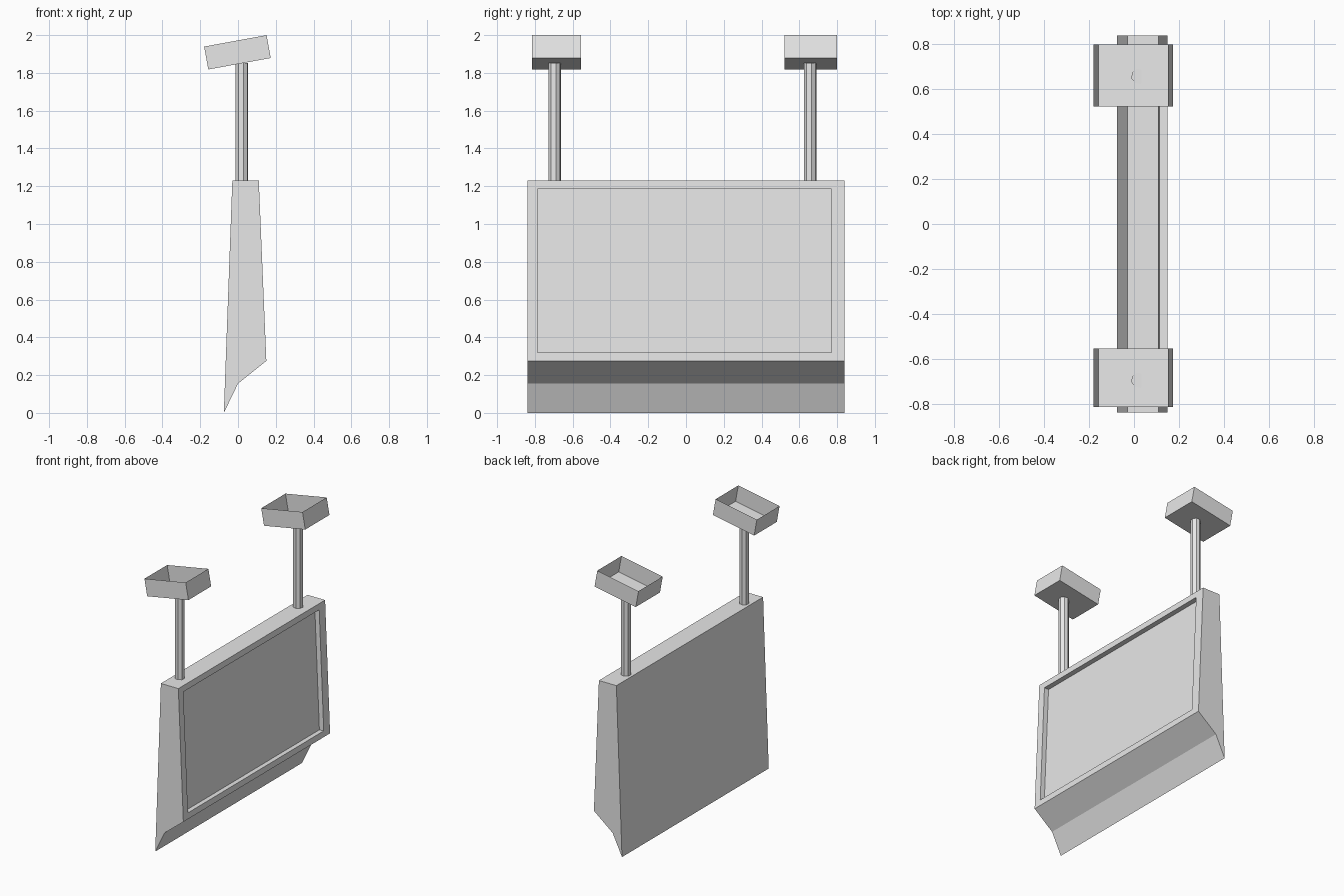
import bpy, bmesh, math
from mathutils import Matrix, Vector

cube = bpy.data.objects.get("Cube")
if cube:
    bpy.data.objects.remove(cube, do_unlink=True)

grey = bpy.data.materials.new("plain_grey")
grey.diffuse_color = (0.8, 0.8, 0.8, 1)
grey.use_nodes = True
grey.node_tree.nodes["Principled BSDF"].inputs["Base Color"].default_value = (0.8, 0.8, 0.8, 1)


def finish(bm, name):
    mesh = bpy.data.meshes.new(name)
    bm.to_mesh(mesh)
    bm.free()
    mesh.materials.append(grey)
    obj = bpy.data.objects.new(name, mesh)
    bpy.context.collection.objects.link(obj)
    return obj


# Wedge-shaped board: side profile extruded along y
def board():
    half = 0.84
    profile = [(-0.03, 1.23), (0.11, 1.23), (0.15, 0.275), (0.0, 0.155), (-0.075, 0.0)]
    bm = bmesh.new()
    side = bm.faces.new([bm.verts.new((x, -half, z)) for x, z in profile])
    ext = bmesh.ops.extrude_face_region(bm, geom=[side])
    moved = [g for g in ext["geom"] if isinstance(g, bmesh.types.BMVert)]
    bmesh.ops.translate(bm, verts=moved, vec=(0, 2 * half, 0))
    bmesh.ops.recalc_face_normals(bm, faces=bm.faces[:])

    # Recessed display panel in the large sloping face
    panel = max(bm.faces, key=lambda f: f.normal.x)
    normal = panel.normal.copy()
    bmesh.ops.inset_individual(bm, faces=[panel], thickness=0.062)
    for v in panel.verts:
        v.co.y = 0.77 if v.co.y > 0 else -0.785
    inner = bmesh.ops.extrude_discrete_faces(bm, faces=[panel])["faces"][0]
    bmesh.ops.translate(bm, verts=inner.verts[:], vec=normal * -0.035)
    finish(bm, "display_board")


# Slim eight-sided post
def post(name, y):
    low, high = 1.22, 1.853
    bm = bmesh.new()
    place = Matrix.Translation((0.021, y, (low + high) / 2)) @ Matrix.Rotation(math.radians(12), 4, "Z")
    bmesh.ops.create_cone(bm, cap_ends=True, segments=8, radius1=0.034, radius2=0.034,
                          depth=high - low, matrix=place)
    finish(bm, name)


# Tilted open-topped tray with paper-thin walls
def tray(name, y, width):
    bm = bmesh.new()
    bmesh.ops.create_cube(bm, size=1)
    top = max(bm.faces, key=lambda f: f.normal.z)
    bmesh.ops.delete(bm, geom=[top], context="FACES_ONLY")
    place = (Matrix.Translation((-0.003, y, 1.909))
             @ Matrix.Rotation(math.radians(-10.4), 4, "Y")
             @ Matrix.Diagonal(Vector((0.336, width, 0.123, 1))))
    bmesh.ops.transform(bm, matrix=place, verts=bm.verts[:])
    finish(bm, name)


board()
post("front_post", -0.696)
post("back_post", 0.657)
tray("front_tray", -0.685, 0.26)
tray("back_tray", 0.661, 0.277)
